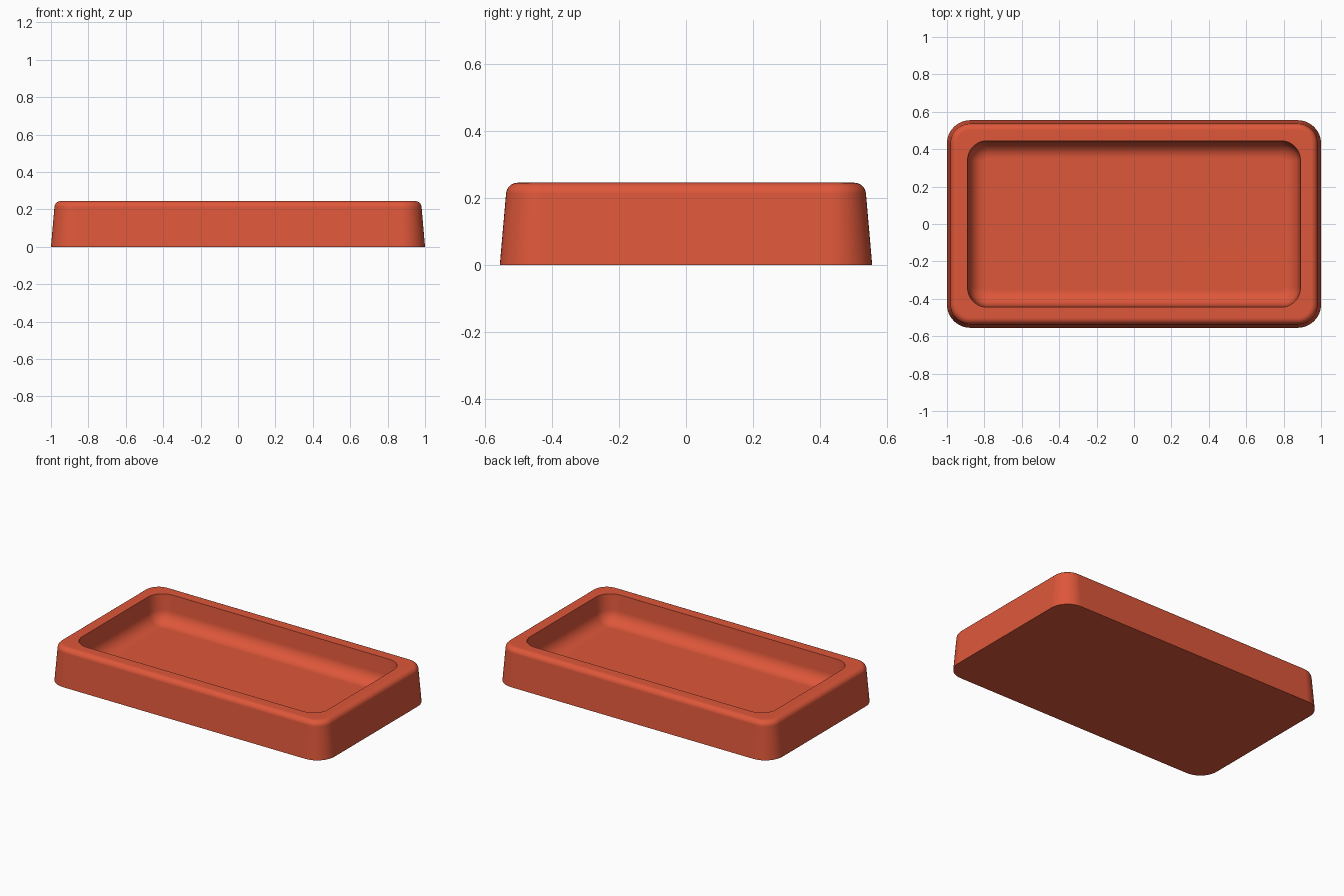
import bpy, bmesh
from math import sin, cos, pi, radians, tan

cube = bpy.data.objects.get("Cube")
if cube:
    bpy.data.objects.remove(cube)

HALF_X, HALF_Y, HEIGHT = 1.0, 0.555, 0.245
FLOOR_Z = 0.065
RIM = 0.11                # inset of the basin opening
DRAFT = radians(5)        # slope of the walls
CORNER_STEPS, FILLET_STEPS = 12, 8


def ring(bm, inset, z, radius):
    """Rounded rectangle of vertices at one height."""
    hx, hy = HALF_X - inset - radius, HALF_Y - inset - radius
    verts = []
    for q, (sx, sy) in enumerate([(1, 1), (-1, 1), (-1, -1), (1, -1)]):
        for i in range(CORNER_STEPS + 1):
            a = (q + i / CORNER_STEPS) * pi / 2
            verts.append(bm.verts.new((sx * hx + radius * cos(a),
                                       sy * hy + radius * sin(a), z)))
    return verts


def fillet(r):
    """Offsets (inward, upward) of a rounded edge from drafted wall to flat."""
    for i in range(FILLET_STEPS + 1):
        a = DRAFT + (pi / 2 - DRAFT) * i / FILLET_STEPS
        yield r * cos(a), r * sin(a)


# Section of the tray as (inset, height, corner radius)
section = [(0, 0, 0.125)]
r = 0.035
wall_z = HEIGHT - r + r * sin(DRAFT)
centre = wall_z * tan(DRAFT) + r * cos(DRAFT)
for across, up in fillet(r):
    inset = centre - across
    section.append((inset, HEIGHT - r + up, 0.125 - inset))

# Basin: sharp rim, drafted wall, rounded foot
section.append((RIM, HEIGHT, 0.105))
r = 0.085
wall_z = FLOOR_Z + r - r * sin(DRAFT)
centre = RIM + (HEIGHT - wall_z) * tan(DRAFT) + r * cos(DRAFT)
for across, up in fillet(r):
    inset = centre - across
    section.append((inset, FLOOR_Z + r - up, max(0.105 - (inset - RIM), 0.008)))

# Loft the section into one closed body
bm = bmesh.new()
rings = [ring(bm, *s) for s in section]
for low, high in zip(rings, rings[1:]):
    n = len(low)
    for i in range(n):
        j = (i + 1) % n
        bm.faces.new((low[i], low[j], high[j], high[i]))
bm.faces.new(rings[0][::-1])
bm.faces.new(rings[-1])
bmesh.ops.recalc_face_normals(bm, faces=bm.faces)
mesh = bpy.data.meshes.new("tray")
bm.to_mesh(mesh)
bm.free()
tray = bpy.data.objects.new("tray", mesh)
bpy.context.collection.objects.link(tray)

# Red plastic
red = bpy.data.materials.new("warm red")
red.use_nodes = True
colour = (0.73, 0.095, 0.042, 1)
red.diffuse_color = colour
red.node_tree.nodes["Principled BSDF"].inputs["Base Color"].default_value = colour
mesh.materials.append(red)

# Smooth rounded edges, crisp rim and base
bpy.ops.object.select_all(action='DESELECT')
tray.select_set(True)
bpy.context.view_layer.objects.active = tray
bpy.ops.object.shade_smooth_by_angle(angle=radians(30))
weighted = tray.modifiers.new("flat_faces", 'WEIGHTED_NORMAL')
weighted.keep_sharp = True
